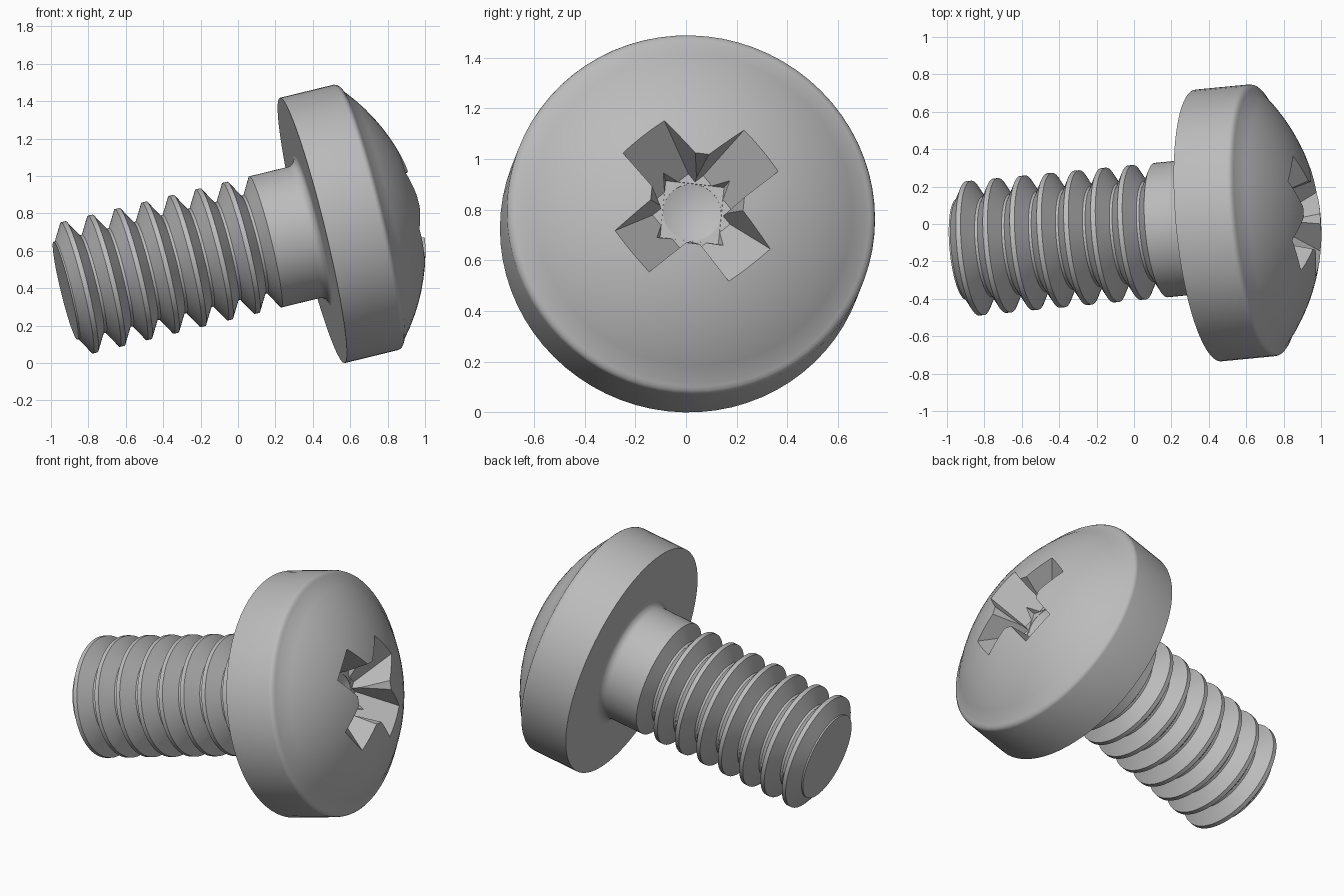
import bpy, bmesh, math
from mathutils import Matrix, Vector

if "Cube" in bpy.data.objects:
    bpy.data.objects.remove(bpy.data.objects["Cube"])

# Screw axis frame: local z runs from tip to head, origin at the head underside
axis = Vector((1, 0.097, 0.244)).normalized()
side = Vector((0, 1, 0))
side = (side - axis * side.dot(axis)).normalized()
up = axis.cross(side)
frame = Matrix((side, up, axis)).transposed().to_4x4()
frame.translation = (0.397, -0.008, 0.709)

steel = bpy.data.materials.new("steel_grey")
steel.diffuse_color = (0.5, 0.5, 0.5, 1)
steel.use_nodes = True
steel.node_tree.nodes["Principled BSDF"].inputs["Base Color"].default_value = steel.diffuse_color


def finish(name, bm):
    bmesh.ops.recalc_face_normals(bm, faces=bm.faces)
    mesh = bpy.data.meshes.new(name)
    bm.to_mesh(mesh)
    bm.free()
    obj = bpy.data.objects.new(name, mesh)
    bpy.context.collection.objects.link(obj)
    mesh.materials.append(steel)
    obj.matrix_world = frame
    return obj


def lathe(name, profile, steps=72):
    """Revolve (radius, height) points around local z."""
    bm = bmesh.new()
    verts = [bm.verts.new((r, 0, t)) for r, t in profile]
    edges = [bm.edges.new(pair) for pair in zip(verts, verts[1:])]
    bmesh.ops.spin(bm, geom=verts + edges, cent=(0, 0, 0), axis=(0, 0, 1),
                   angle=math.tau, steps=steps, use_duplicate=False)
    bmesh.ops.remove_doubles(bm, verts=bm.verts, dist=0.0005)
    return finish(name, bm)


def frustum(name, low, high, t0, t1, angle):
    """Tapered block; low and high are (half length, half width)."""
    bm = bmesh.new()
    turn = Matrix.Rotation(math.radians(angle), 3, 'Z')
    for (a, b), t in ((low, t0), (high, t1)):
        for sx in (-1, 1):
            for sy in (-1, 1):
                bm.verts.new(turn @ Vector((sx * a, sy * b, t)))
    bmesh.ops.convex_hull(bm, input=bm.verts)
    bmesh.ops.dissolve_limit(bm, angle_limit=0.01, verts=bm.verts, edges=bm.edges)
    return finish(name, bm)


def smooth(obj):
    bpy.ops.object.select_all(action='DESELECT')
    obj.select_set(True)
    bpy.context.view_layer.objects.active = obj
    bpy.ops.object.shade_smooth_by_angle(angle=math.radians(28))


# Pan head: straight rim, small rounded edge, spherical dome
R, DOME, APEX = 0.73, 1.053, 0.59
head_profile = [(0, 0), (R, 0), (R, 0.296), (0.727, 0.308),
                (0.718, 0.318), (0.705, 0.326)]
for i in range(13):
    r = 0.69 * (1 - i / 12)
    head_profile.append((r, APEX - DOME + math.sqrt(DOME ** 2 - r * r)))
head = lathe("head", head_profile)

# Cross recess: two tapered bars, a diagonal square and a conical floor
TURN = 39.4
cutters = [
    frustum("recess_bar_a", (0.13, 0.088), (0.456, 0.118), 0.34, 0.65, TURN),
    frustum("recess_bar_b", (0.13, 0.088), (0.456, 0.118), 0.34, 0.65, TURN + 90),
    frustum("recess_core", (0.116, 0.116), (0.206, 0.206), 0.338, 0.65, TURN + 45),
    lathe("recess_floor", [(0, 0.29), (0.115, 0.336), (0.115, 0.36), (0, 0.36)], 32),
]
for cutter in cutters:
    cutter.hide_render = True
    cutter.hide_viewport = True
    cut = head.modifiers.new(cutter.name, 'BOOLEAN')
    cut.operation = 'DIFFERENCE'
    cut.solver = 'EXACT'
    cut.object = cutter
bpy.context.view_layer.update()
depsgraph = bpy.context.evaluated_depsgraph_get()
cut_mesh = bpy.data.meshes.new_from_object(head.evaluated_get(depsgraph))
head.modifiers.clear()
head.data = cut_mesh
for cutter in cutters:
    bpy.data.objects.remove(cutter)
smooth(head)

# Shank: fillet under the head, plain neck, then seven thread ridges
CREST, ROOT, PITCH, FIRST = 0.361, 0.27, 0.149, -0.394
FILLET = 0.05
shank_profile = []
for i in range(6):
    a = math.radians(90 * i / 5)
    shank_profile.append((CREST + FILLET * (1 - math.sin(a)),
                          -FILLET * (1 - math.cos(a))))
shank_profile += [(CREST, -0.26), (ROOT, FIRST + 0.082)]
for k in range(7):
    t = FIRST - k * PITCH
    shank_profile += [(ROOT, t + 0.067), (CREST, t + 0.013),
                      (CREST, t - 0.013), (ROOT, t - 0.067)]
shank_profile += [(ROOT, t - 0.076), (0, t - 0.076)]
smooth(lathe("threaded_shank", shank_profile))
